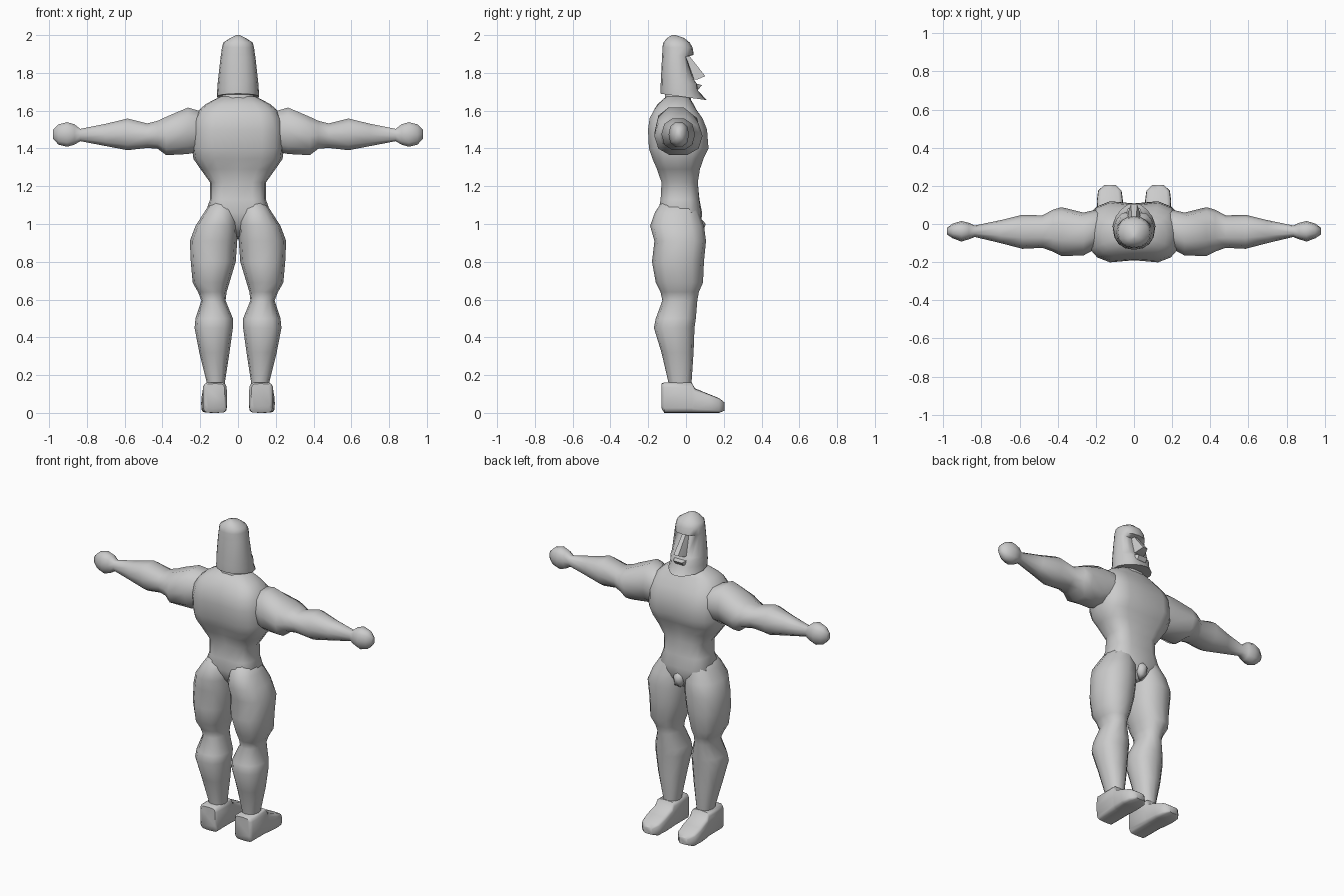
import bpy, bmesh, math

skin = bpy.data.materials.new("stone grey")
skin.diffuse_color = (0.6, 0.6, 0.6, 1)


def finish(name, bm, mirror=False, angle=60):
    """Turn a bmesh into a named, smooth-shaded object."""
    bmesh.ops.recalc_face_normals(bm, faces=bm.faces)
    mesh = bpy.data.meshes.new(name)
    bm.to_mesh(mesh)
    bm.free()
    mesh.materials.append(skin)
    mesh.shade_smooth()
    mesh.set_sharp_from_angle(angle=math.radians(angle))
    obj = bpy.data.objects.new(name, mesh)
    bpy.context.collection.objects.link(obj)
    if mirror:
        mod = obj.modifiers.new("mirror", 'MIRROR')
        mod.use_mirror_merge = False
    return obj


def loft(name, axis, rings, n=12, e=2.3, shape=None, mirror=False, angle=60):
    """Skin rings (position, a_min, a_max, b_min, b_max, ...) along an axis."""
    bm = bmesh.new()
    loops = []
    for ring in rings:
        p, a0, a1, b0, b1 = ring[:5]
        loop = []
        for i in range(n):
            t = 2 * math.pi * i / n
            c, s = round(math.cos(t), 6), round(math.sin(t), 6)
            a = (a0 + a1) / 2 + (a1 - a0) / 2 * math.copysign(abs(c) ** (2 / e), c)
            b = (b0 + b1) / 2 + (b1 - b0) / 2 * math.copysign(abs(s) ** (2 / e), s)
            co = {'X': (p, a, b), 'Y': (a, p, b), 'Z': (a, b, p)}[axis]
            if shape:
                co = shape(co, c, s, ring)
            loop.append(bm.verts.new(co))
        loops.append(loop)
    for lo, hi in zip(loops, loops[1:]):
        for i in range(n):
            j = (i + 1) % n
            bm.faces.new((lo[i], lo[j], hi[j], hi[i]))
    bm.faces.new(loops[0])
    bm.faces.new(loops[-1])
    return finish(name, bm, mirror, angle)


def hull(name, points, angle=35):
    """Convex solid symmetric in x."""
    bm = bmesh.new()
    for x, y, z in points:
        for side in ((x, -x) if x else (0,)):
            bm.verts.new((side, y, z))
    bmesh.ops.convex_hull(bm, input=bm.verts)
    return finish(name, bm, angle=angle)


# Torso: the last two values are the depths of the front and back furrows
def furrow(co, c, s, ring):
    x, y, z = co
    if abs(c) < 0.01:
        y -= ring[5] if s > 0 else -ring[6]
    return x, y, z


torso = [(0.93, 0.035, -0.06, 0.05, 0, 0), (0.99, 0.13, -0.13, 0.08, 0, 0.02),
         (1.06, 0.172, -0.155, 0.085, 0, 0.02), (1.13, 0.148, -0.14, 0.075, 0.004, 0.01),
         (1.22, 0.148, -0.135, 0.068, 0.008, 0.012), (1.29, 0.198, -0.16, 0.08, 0.01, 0.015),
         (1.345, 0.236, -0.185, 0.10, 0.012, 0.02), (1.40, 0.244, -0.205, 0.128, 0.02, 0.02),
         (1.50, 0.245, -0.21, 0.12, 0.022, 0.02), (1.56, 0.23, -0.20, 0.095, 0.015, 0.015),
         (1.605, 0.205, -0.175, 0.06, 0.005, 0.01), (1.635, 0.17, -0.15, 0.04, 0, 0),
         (1.675, 0.095, -0.105, 0.015, 0, 0)]
loft("torso", 'Z', [(z, -w, w, b, f, d, g) for z, w, b, f, d, g in torso],
     n=16, e=2.9, shape=furrow)

# Neck
loft("neck", 'Z', [(1.60, -0.12, 0.12, -0.13, 0.04), (1.66, -0.095, 0.095, -0.115, 0.03),
                   (1.73, -0.08, 0.08, -0.11, 0.03)], n=10)

# Arm with shoulder, forearm and fist, running outwards
loft("arm", 'X', [(0.13, -0.11, 0.06, 1.42, 1.57), (0.20, -0.13, 0.075, 1.38, 1.602),
                  (0.265, -0.165, 0.06, 1.365, 1.622), (0.38, -0.168, 0.088, 1.36, 1.572),
                  (0.425, -0.145, 0.075, 1.395, 1.55), (0.48, -0.125, 0.045, 1.40, 1.535),
                  (0.585, -0.13, 0.048, 1.387, 1.562), (0.70, -0.10, 0.02, 1.41, 1.533),
                  (0.835, -0.068, -0.008, 1.437, 1.505), (0.865, -0.08, 0.006, 1.418, 1.53),
                  (0.905, -0.092, 0.016, 1.406, 1.542), (0.95, -0.075, 0.002, 1.418, 1.53),
                  (0.98, -0.055, -0.02, 1.45, 1.50)], n=10, mirror=True)

# Leg from buttock to ankle
loft("leg", 'Z', [(0.12, 0.07, 0.165, -0.09, 0.025), (0.17, 0.068, 0.168, -0.095, 0.03),
                  (0.32, 0.045, 0.205, -0.13, 0.04), (0.45, 0.027, 0.23, -0.17, 0.045),
                  (0.50, 0.027, 0.225, -0.16, 0.052), (0.595, 0.066, 0.194, -0.125, 0.06),
                  (0.64, 0.06, 0.212, -0.135, 0.068), (0.69, 0.045, 0.24, -0.16, 0.09),
                  (0.80, 0.012, 0.25, -0.18, 0.095), (0.91, 0.004, 0.255, -0.167, 0.106),
                  (0.99, 0.003, 0.225, -0.19, 0.095), (1.06, 0.01, 0.18, -0.165, 0.07),
                  (1.13, 0.03, 0.135, -0.12, 0.05)], n=12, mirror=True)

# Boot, from heel to toe
loft("boot", 'Y', [(-0.13, 0.07, 0.172, 0.025, 0.155), (-0.115, 0.058, 0.186, 0.0, 0.162),
                   (0.03, 0.058, 0.187, 0.0, 0.162), (0.047, 0.058, 0.19, 0.0, 0.13),
                   (0.12, 0.058, 0.195, 0.0, 0.10), (0.175, 0.065, 0.188, 0.0, 0.078),
                   (0.205, 0.095, 0.155, 0.012, 0.055)], n=16, e=5, mirror=True, angle=50)

# Groin
hull("groin", [(0, 0.105, 1.0), (0.03, 0.085, 1.0), (0, 0.06, 1.05), (0.035, 0.06, 0.97),
               (0.02, 0.085, 0.945), (0, 0.05, 0.92), (0.03, 0.03, 1.0)], angle=80)


# Head: narrow towards the face, overhanging brow, sloping jaw line
def face(co, c, s, ring):
    x, y, z = co
    x *= 1 - ring[5] * max(0, s) ** 1.5
    z -= ring[6] * (y + 0.135)
    return x, min(y, ring[7]), z


head = [(1.69, 0.112, -0.135, 0.11, 0.3, 0.14, 1), (1.715, 0.11, -0.135, 0.085, 0.3, 0.05, 0.065),
        (1.74, 0.108, -0.134, 0.085, 0.3, 0, 0.06), (1.76, 0.106, -0.133, 0.065, 0.2, 0, 0.045),
        (1.885, 0.092, -0.127, 0.04, 0, 0, 0.0), (1.895, 0.09, -0.126, 0.041, 0, 0, 1),
        (1.935, 0.085, -0.125, 0.035, 0, 0, 1), (1.96, 0.078, -0.12, 0.02, 0, 0, 1),
        (1.985, 0.04, -0.10, -0.01, 0, 0, 1), (2.0, 0.008, -0.075, -0.055, 0, 0, 1)]
loft("head", 'Z', [(z, -w, w, b, f, t, k, m) for z, w, b, f, t, k, m in head],
     n=16, e=2.2, shape=face, angle=45)

# Nose and mouth
hull("nose", [(0.012, 0.015, 1.893), (0.02, -0.01, 1.893), (0.016, 0.102, 1.783),
              (0.032, 0.06, 1.765), (0.034, 0.02, 1.765)])
hull("lips", [(0.03, 0.084, 1.735), (0.045, 0.05, 1.745), (0.045, 0.05, 1.715),
              (0.03, 0.066, 1.712)])
